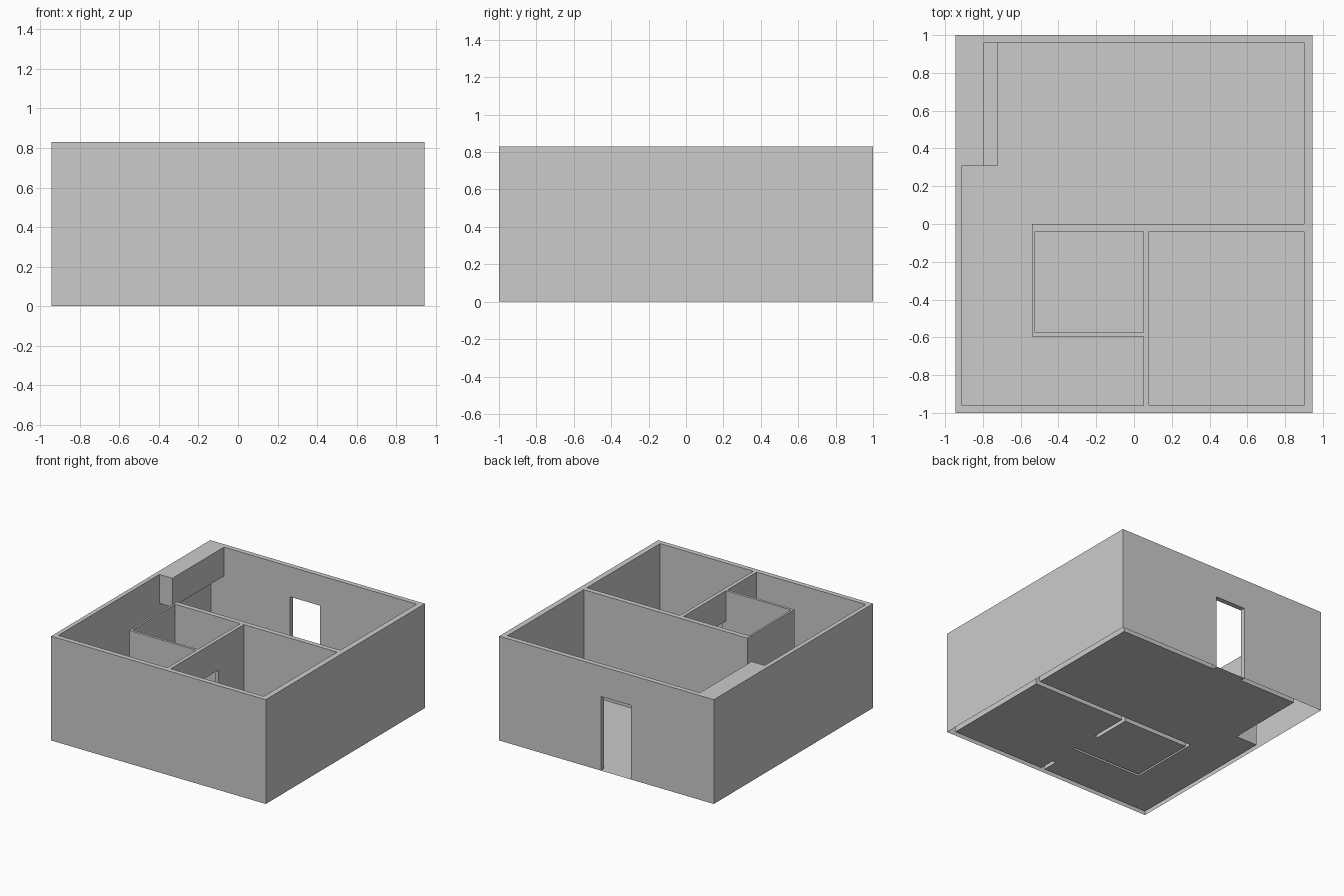
import bpy, bmesh

if "Cube" in bpy.data.objects:
    bpy.data.objects.remove(bpy.data.objects["Cube"])

H = 0.83      # wall height
DOOR = 0.59   # door head height

# Boxes as (x0, x1, y0, y1, z0, z1)
BLOCK = (-0.945, 0.945, -1.0, 1.0, 0.0, H)
ROOMS = [
    (-0.91, 0.90, 0.0, 0.96, 0, H),            # living room
    (-0.91, -0.54, -0.96, 0.0, 0, H),          # hall
    (-0.54, 0.05, -0.96, -0.595, 0, H),        # corridor
    (-0.525, 0.05, -0.575, -0.04, 0, H),       # bathroom
    (0.08, 0.90, -0.96, -0.04, 0, H),          # bedroom
]
DOORS = [
    (-0.215, 0.05, 0.96, 1.0, 0, DOOR),        # entrance
    (0.05, 0.08, -0.575, -0.36, 0, DOOR),      # bathroom door
    (0.05, 0.08, -0.83, -0.595, 0, DOOR),      # bedroom door
]
FITTINGS = [
    (-0.91, -0.72, 0.31, 0.96, 0, 0.25),       # kitchen counter
    (-0.91, -0.795, 0.31, 0.96, 0.60, H),      # wall cabinet
]

# Cutting planes taken from every box edge
boxes = [BLOCK] + ROOMS + DOORS + FITTINGS
cuts = [sorted({float(v) for b in boxes for v in b[2 * a:2 * a + 2]}) for a in range(3)]


def inside(p, b):
    return all(b[2 * a] < p[a] < b[2 * a + 1] for a in range(3))


def solid(c):
    if any(not 0 <= c[a] < len(cuts[a]) - 1 for a in range(3)):
        return False
    p = [(cuts[a][c[a]] + cuts[a][c[a] + 1]) / 2 for a in range(3)]
    if any(inside(p, b) for b in FITTINGS):
        return True
    return not any(inside(p, b) for b in ROOMS + DOORS)


def add_face(bm, c, axis, side):
    b, d = (axis + 1) % 3, (axis + 2) % 3
    verts = []
    for u, v in ((0, 0), (1, 0), (1, 1), (0, 1)):
        i = list(c)
        i[axis] += side
        i[b] += u
        i[d] += v
        verts.append(bm.verts.new([cuts[a][i[a]] for a in range(3)]))
    bm.faces.new(verts if side else verts[::-1])


def finish(bm, name):
    bmesh.ops.remove_doubles(bm, verts=bm.verts[:], dist=1e-4)
    bmesh.ops.dissolve_limit(bm, angle_limit=0.01, verts=bm.verts[:], edges=bm.edges[:])
    mesh = bpy.data.meshes.new(name)
    bm.to_mesh(mesh)
    bm.free()
    bpy.context.collection.objects.link(bpy.data.objects.new(name, mesh))


# Walls with fittings are hollow underneath; the floor fills the open rooms
walls, floor = bmesh.new(), bmesh.new()
nx, ny, nz = (len(c) - 1 for c in cuts)
for i in range(nx):
    for j in range(ny):
        for k in range(nz):
            c = (i, j, k)
            if not solid(c):
                if k == 0:
                    add_face(floor, (i, j, -1 + 1), 2, 0)
                continue
            for axis in range(3):
                for side in (0, 1):
                    n = list(c)
                    n[axis] += 2 * side - 1
                    if not solid(n) and not (axis == 2 and n[2] < 0):
                        add_face(walls, c, axis, side)

bmesh.ops.reverse_faces(floor, faces=floor.faces[:])
finish(walls, "walls")
finish(floor, "floor")
